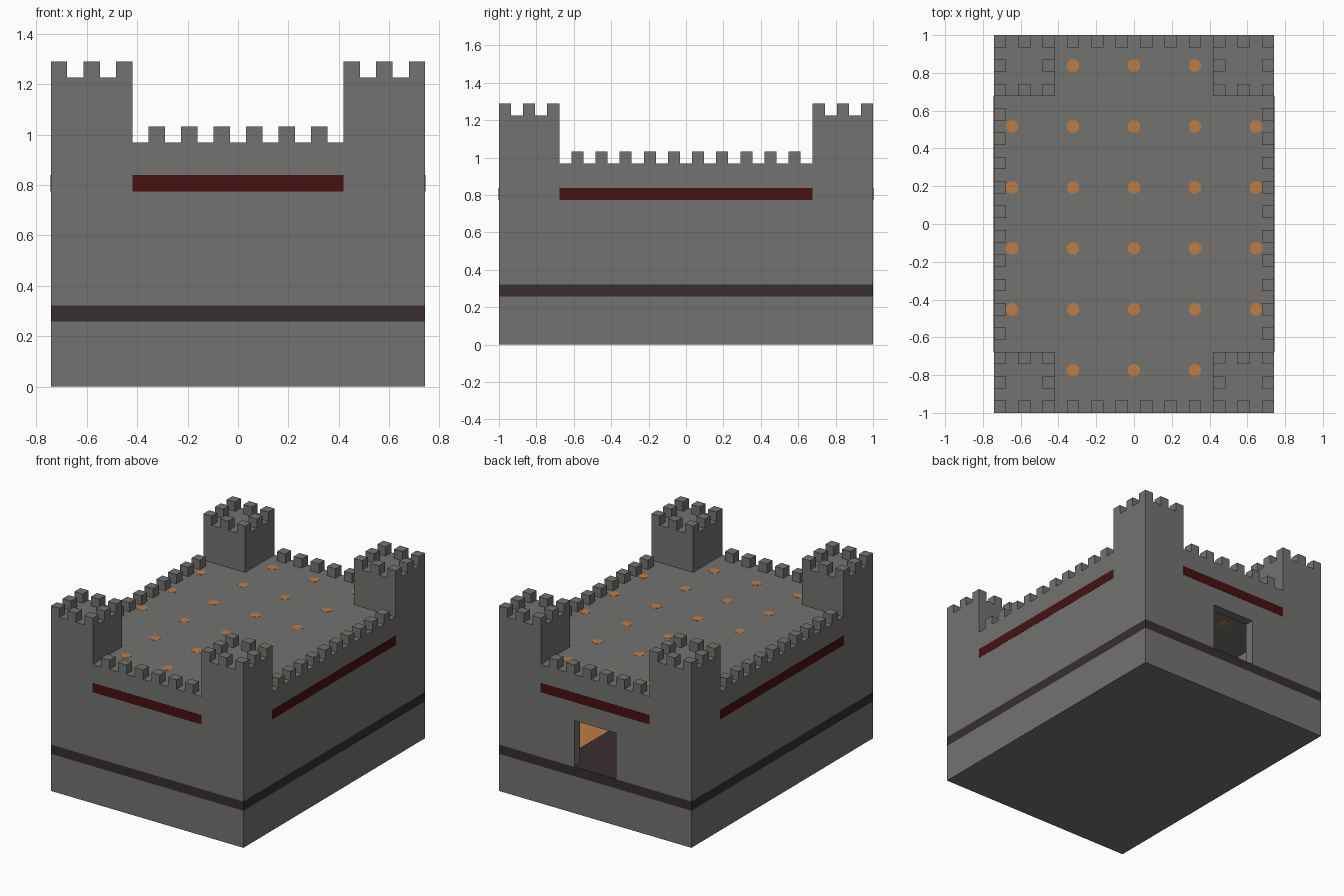
import bpy, bmesh, math
from mathutils import Matrix, Vector

cube = bpy.data.objects.get("Cube")
if cube:
    bpy.data.objects.remove(cube, do_unlink=True)

U = 2 / 31              # one building block
HX, HY = 11.5, 15.5     # half footprint in blocks


def material(name, rgb):
    m = bpy.data.materials.new(name)
    m.use_nodes = True
    m.diffuse_color = (*rgb, 1)
    bsdf = next(n for n in m.node_tree.nodes if n.type == 'BSDF_PRINCIPLED')
    bsdf.inputs["Base Color"].default_value = (*rgb, 1)
    bsdf.inputs["Roughness"].default_value = 0.9
    return m


STONE = material("grey stone", (0.17, 0.17, 0.16))
DARK = material("dark brown", (0.039, 0.027, 0.028))
RED = material("dark red", (0.065, 0.005, 0.006))
ORANGE = material("glowing orange", (0.53, 0.2, 0.055))


def make(name, bm, mat):
    me = bpy.data.meshes.new(name)
    bm.to_mesh(me)
    bm.free()
    ob = bpy.data.objects.new(name, me)
    me.materials.append(mat)
    bpy.context.collection.objects.link(ob)
    return ob


def boxes(name, mat, spans):
    """One object of boxes, each given as two opposite corners in blocks."""
    bm = bmesh.new()
    for lo, hi in spans:
        lo, hi = Vector(lo) * U, Vector(hi) * U
        mtx = Matrix.Translation((lo + hi) / 2) @ Matrix.Diagonal((*(hi - lo), 1))
        bmesh.ops.create_cube(bm, size=1, matrix=mtx)
    return make(name, bm, mat)


def block(x, y, z):
    return (x - .5, y - .5, z), (x + .5, y + .5, z + 1)


# Foundation and the floor slab that shows as a dark band outside
boxes("foundation", STONE, [((-HX, -HY, 0), (HX, HY, 4))])
boxes("floor_slab", DARK, [((-HX, -HY, 4), (HX, HY, 5))])

# Hall walls and roof, hollowed out, with a doorway in the back
hall = boxes("hall", STONE, [((-HX, -HY, 5), (HX, HY, 15))])
cutters = [
    boxes("room_cutter", STONE, [((1 - HX, 1 - HY, 4.5), (HX - 1, HY - 1, 14))]),
    boxes("door_cutter", STONE, [((-2.5, HY - 2, 4.5), (2.5, HY + 1, 10))]),
]
for c in cutters:
    c.hide_render = True
    mod = hall.modifiers.new(c.name, 'BOOLEAN')
    mod.operation, mod.solver, mod.object = 'DIFFERENCE', 'EXACT', c
bpy.context.view_layer.update()
evaluated = hall.evaluated_get(bpy.context.evaluated_depsgraph_get())
carved = bpy.data.meshes.new_from_object(evaluated)
hall.modifiers.clear()
hall.data = carved
for c in cutters:
    bpy.data.objects.remove(c, do_unlink=True)

# Glowing floor strips on both sides of the hall
boxes("floor_glow", ORANGE, [
    ((min(s * 4.5, s * 10.5), 1 - HY, 4.95), (max(s * 4.5, s * 10.5), HY - 1, 5.02))
    for s in (-1, 1)])

# Corner towers with battlements around the rim
for sx, side in ((-1, "right"), (1, "left")):
    for sy, end in ((-1, "front"), (1, "back")):
        cx, cy = sx * (HX - 2.5), sy * (HY - 2.5)
        boxes(f"{end}_{side}_tower", STONE,
              [((cx - 2.5, cy - 2.5, 15), (cx + 2.5, cy + 2.5, 19))])
        boxes(f"{end}_{side}_tower_battlements", STONE,
              [block(cx + i, cy + j, 19) for i in (-2, 0, 2) for j in (-2, 0, 2)
               if i or j])

# Wall battlements
teeth = [block(i, s * (HY - .5), 15) for i in range(-5, 6, 2) for s in (-1, 1)]
teeth += [block(s * (HX - .5), j, 15) for j in range(-9, 10, 2) for s in (-1, 1)]
boxes("wall_battlements", STONE, teeth)

# Red stripes on all four walls
T = 0.02
for s, end, side in ((-1, "front", "right"), (1, "back", "left")):
    y, x = s * HY, s * HX
    boxes(f"{end}_stripe", RED, [((-6.5, y - T, 12), (6.5, y + T, 13))])
    boxes(f"{side}_stripe", RED, [((x - T, -10.5, 12), (x + T, 10.5, 13))])

# Lamps set through the roof
bm = bmesh.new()
radius = U / 2 / math.cos(math.pi / 8)
for i in range(-10, 11, 5):
    for j in range(-12, 14, 5):
        mtx = (Matrix.Translation((i * U, j * U, 14.5 * U))
               @ Matrix.Rotation(math.pi / 8, 4, 'Z'))
        bmesh.ops.create_cone(bm, cap_ends=True, segments=8, radius1=radius,
                              radius2=radius, depth=U * 1.04, matrix=mtx)
make("roof_lamps", bm, ORANGE)
